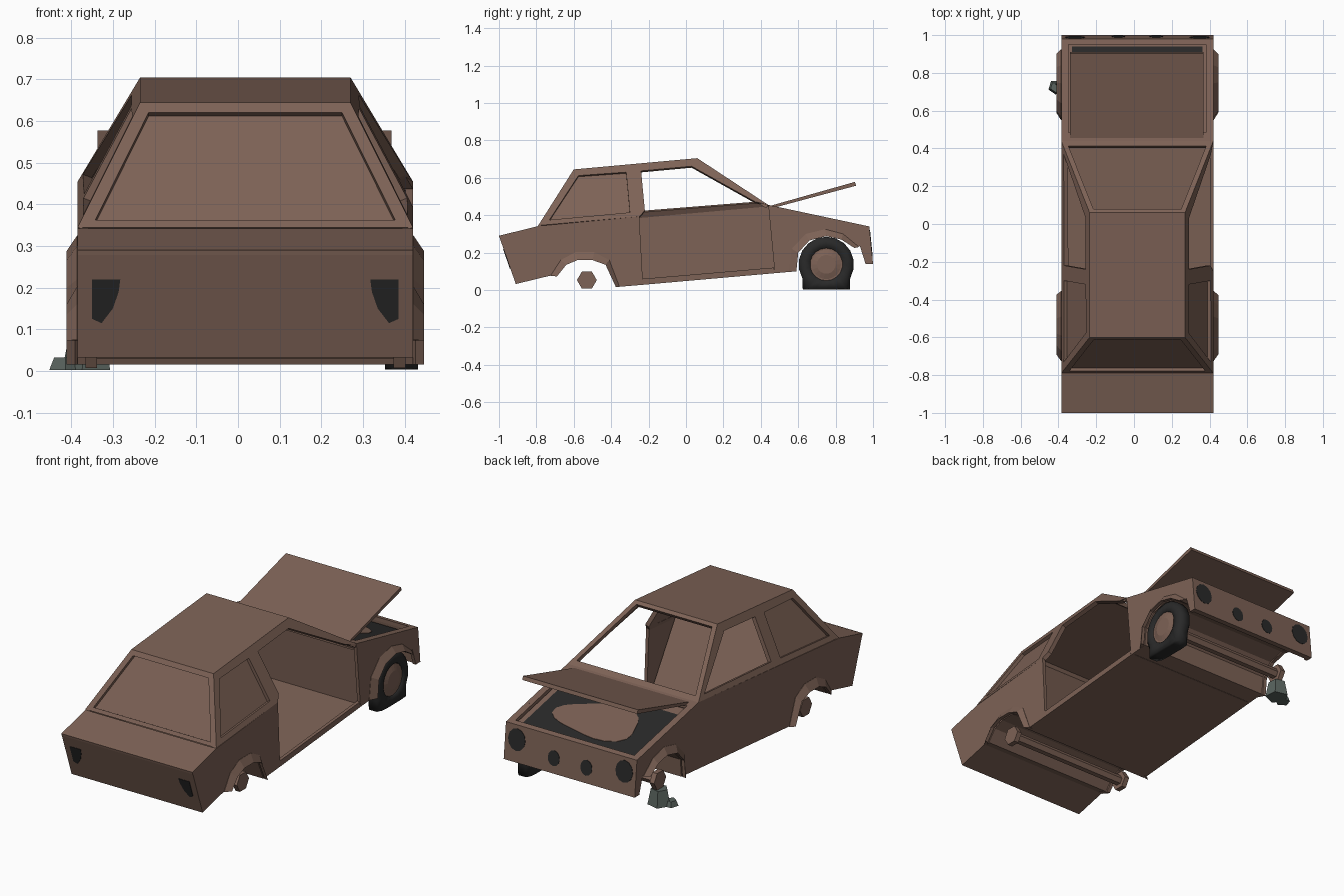
import bpy, bmesh, math
from mathutils import Vector, Matrix

if "Cube" in bpy.data.objects:
    bpy.data.objects.remove(bpy.data.objects["Cube"])

X0 = 0.0175            # body centre line
BELT, ROOF = 0.4025, 0.2525   # half widths

def material(name, rgb):
    m = bpy.data.materials.new(name)
    m.diffuse_color = (*rgb, 1)
    m.use_nodes = True
    m.node_tree.nodes["Principled BSDF"].inputs["Base Color"].default_value = m.diffuse_color
    return m

RUST = material("rusty brown", (0.205, 0.122, 0.092))
DARK = material("charcoal", (0.022, 0.022, 0.022))
STONE = material("grey green stone", (0.10, 0.125, 0.112))

def finish(name, bm, mat, smooth=False):
    bmesh.ops.recalc_face_normals(bm, faces=bm.faces)
    for f in bm.faces:
        f.smooth = smooth
    me = bpy.data.meshes.new(name)
    bm.to_mesh(me)
    bm.free()
    me.materials.append(mat)
    ob = bpy.data.objects.new(name, me)
    bpy.context.collection.objects.link(ob)
    return ob

def slabs(name, polys, vec, mat=RUST):
    """Each polygon is pushed along vec into a closed plate."""
    bm = bmesh.new()
    vec = Vector(vec)
    for p in polys:
        a = [bm.verts.new(Vector(q) + Vector((X0, 0, 0))) for q in p]
        b = [bm.verts.new(v.co + vec) for v in a]
        bm.faces.new(a)
        bm.faces.new(b[::-1])
        for i in range(len(a)):
            j = (i + 1) % len(a)
            bm.faces.new((a[j], a[i], b[i], b[j]))
    return finish(name, bm, mat)

def yz(pts, x):
    return [(x, y, z) for y, z in pts]

def across(p, q, hp, hq=None):
    """Quad spanning the car between two side points."""
    hq = hp if hq is None else hq
    return [(-hp, *p), (hp, *p), (hq, *q), (-hq, *q)]

def tube(name, x1, x2, y, z, r, n, mat=RUST, r2=None):
    bm = bmesh.new()
    bmesh.ops.create_cone(bm, cap_ends=True, segments=n, radius1=r, radius2=r2 or r, depth=x2 - x1,
                          matrix=Matrix.Translation((X0 + (x1 + x2) / 2, y, z)) @ Matrix.Rotation(math.pi / 2, 4, 'Y'))
    return finish(name, bm, mat)

# side profile pieces
rear_arch = [(-.69, .073), (-.64, .135), (-.58, .16), (-.5, .16), (-.43, .135), (-.375, .016)]
rear_flare = [(-.725, .075), (-.67, .16), (-.59, .203), (-.49, .203), (-.41, .16), (-.355, .016)]
front_arch = [(.59, .10), (.60, .20), (.66, .265), (.75, .288), (.83, .27), (.90, .225)]
front_flare = [(.55, .098), (.565, .22), (.64, .30), (.745, .325), (.84, .30), (.925, .23)]
nose = [(.93, .235), (.96, .14), (1.0, .14), (.98, .34)]
rear_end = [(-1, .29), (-.91, .032), (-.725, .077)]

# left side wall, right side wall with the door missing
left = rear_end + rear_arch + front_arch + nose + [(.44, .455), (-.79, .342)]
slabs("left_side", [yz(left, -BELT)], (.018, 0, 0))
slabs("right_rear_quarter", [yz(rear_end + rear_arch + [(-.23, .028), (-.25, .393), (-.79, .342)], BELT)], (-.018, 0, 0))
slabs("right_front_fender", [yz([(.475, .09)] + front_arch + nose + [(.44, .455)], BELT)], (-.018, 0, 0))
slabs("right_sill", [yz([(-.23, .028), (.475, .09), (.47, .12), (-.232, .06)], BELT)], (-.018, 0, 0))

# wheel arch flares
for s, side in ((-1, "left"), (1, "right")):
    for inner, outer, end in ((rear_arch, rear_flare, "rear"), (front_arch, front_flare, "front")):
        quads = [[(s * .429, *inner[i]), (s * .429, *inner[i + 1]),
                  (s * .404, *outer[i + 1]), (s * .404, *outer[i])] for i in range(5)]
        slabs(f"{side}_{end}_flare", quads, (-s * .02, 0, 0))

# underside with wheel channels, tail, nose and deck
under = rear_end[1:] + rear_arch + front_arch + [nose[0]]
slabs("underside", [across(p, q, .40) for p, q in zip(under, under[1:])], (0, 0, .01))
slabs("tail_panel", [across((-1, .29), (-.91, .032), BELT)], (0, .015, .004))
slabs("rear_deck", [across((-1, .29), (-.79, .342), BELT)], (0, .003, -.012))
slabs("nose_panel", [across((.98, .34), (1.0, .14), BELT)], (0, -.03, 0))
slabs("firewall", [across((.455, .445), (.48, .09), .39)], (0, .012, 0))

# engine bay rim and floor
def hood_z(y):
    return .455 - .213 * (y - .44)
rim = [across((.44, hood_z(.44)), (.485, hood_z(.485)), BELT), across((.95, hood_z(.95)), (.98, hood_z(.98)), BELT)]
for s in (-1, 1):
    rim.append([(s * h, y, hood_z(y)) for h, y in ((BELT, .44), (BELT, .98), (.365, .98), (.365, .44))])
slabs("engine_bay_rim", rim, (0, 0, -.02))
slabs("engine_bay_floor", [across((.45, hood_z(.45) - .035), (.97, hood_z(.97) - .035), .385)], (0, 0, -.01))
slabs("engine_bay_grime", [across((.53, hood_z(.53) - .031), (.94, hood_z(.94) - .031), .345)], (0, 0, -.004), DARK)
blob = []
for i in range(24):
    a = i * math.tau / 24
    r = 1 + .12 * math.sin(3 * a + 1)
    y = .74 + .14 * r * math.sin(a)
    blob.append((.24 * r * math.cos(a), y, hood_z(y) - .029))
slabs("engine_bay_rust_patch", [blob], (0, 0, -.004))

# raised hood
slabs("hood", [yz([(.45, .45), (.903, .578), (.910, .558), (.47, .44)], -.355)], (.706, 0, 0))

# greenhouse: roof, side frames, window frames
slabs("roof", [across((-.6, .645), (.06, .705), ROOF)], (0, 0, -.015))

def side(pts, s, inset=0):
    out = []
    for y, z in pts:
        belt = .345 + .0894 * (y + .79)
        out.append((s * (BELT - .15 * (z - belt) / .283 - inset), y, z))
    return out

frame = [
    [(-.79, .345), (-.6, .645), (-.575, .612), (-.73, .375)],
    [(-.6, .645), (.06, .705), (.03, .662), (-.24, .637), (-.32, .630), (-.575, .612)],
    [(-.79, .345), (-.73, .375), (-.30, .415), (-.25, .393)],
    [(-.32, .63), (-.24, .637), (-.22, .425), (-.25, .393), (-.30, .415)],
    [(.06, .705), (.44, .455), (.37, .472), (.03, .662)]]
door_rail = [(-.25, .393), (.44, .455), (.37, .472), (-.22, .425)]
pane = [(-.75, .365), (-.58, .625), (-.31, .64), (-.29, .405)]
for s, name in ((-1, "left"), (1, "right")):
    polys = frame + ([door_rail] if s < 0 else [])
    slabs(f"{name}_window_frame", [side(p, s) for p in polys], (-s * .022, 0, -.008))
    slabs(f"{name}_quarter_pane", [side(pane, s, .02)], (-s * .005, 0, 0))

def window_frame(name, low, high, ins, vec):
    """Frame between belt and roof points, ins = (t, half width) of the opening."""
    low, high = Vector(low), Vector(high)
    def at(t, h):
        p = low.lerp(high, t)
        return (h, p.x, p.y)
    (t1, h1), (t2, h2) = ins
    outer = [at(0, -BELT), at(0, BELT), at(1, ROOF), at(1, -ROOF)]
    inner = [at(t1, -h1), at(t1, h1), at(t2, h2), at(t2, -h2)]
    slabs(name, [[outer[i], outer[(i + 1) % 4], inner[(i + 1) % 4], inner[i]] for i in range(4)], vec)
    return inner

hole = window_frame("rear_window_frame", (-.79, .345), (-.6, .645), ((.06, .36), (.92, .232)), (0, .018, -.01))
slabs("rear_window_pane", [[(x * 1.02, y + .016, z - .009) for x, y, z in hole]], (0, .005, -.003))
window_frame("windshield_frame", (.44, .455), (.06, .705), ((.07, .365), (.95, .232)), (0, -.012, -.018))

# sloping wall behind the cabin
slabs("cabin_back_wall", [[(-.38, -.27, .05), (.38, -.27, .05), (.37, -.46, .38), (.25, -.59, .61),
                           (-.25, -.59, .61), (-.37, -.46, .38)]], (0, -.01, 0))

# lamp holes, front and back
tail = [(.3675, .22), (.30, .22), (.304, .19), (.318, .15), (.345, .115), (.3675, .125)]
slabs("tail_lamps", [[(s * x, -.91 - .09 * (z - .032) / .258 - .003, z) for x, z in tail] for s in (-1, 1)],
      (0, .006, 0), DARK)
def disc(x, z, rx, rz):
    pts = [(x + rx * math.cos(i * math.tau / 12), z + rz * math.sin(i * math.tau / 12)) for i in range(12)]
    return [(px, .98 + .02 * (.34 - pz) / .2 + .002, pz) for px, pz in pts]
slabs("head_lamps", [disc(s * x, z, rx, rz) for s in (-1, 1)
                     for x, z, rx, rz in ((.33, .262, .053, .06), (.10, .222, .036, .042))], (0, -.006, 0), DARK)

# axles and hubs
for end, y, z in (("rear", -.53, .053), ("front", .75, .137)):
    tube(f"{end}_axle", -.37, .37, y, z, .028, 6)
    for s in (-1, 1):
        tube(f"{end}_hub", s * .37 - .014, s * .37 + .014, y, z, .053, 6)

# flat front tyre with rim
bm = bmesh.new()
N, WY, WZ = 18, .75, .137
prof = [(.335, .085), (.335, .125), (.352, .148), (.398, .148), (.415, .125), (.413, .09), (.40, .085)]
rings = []
for i in range(N):
    a = (i + .5) * math.tau / N
    ring = []
    for x, r in prof:
        y, z = r * math.cos(a), WZ + r * math.sin(a)
        if math.sin(a) < -.7 and r > .1:      # sagging rubber
            y *= 1.32
            z = .004 + max(0, z - .03) * .3
        ring.append(bm.verts.new((X0 + x, WY + y, z)))
    rings.append(ring)
for i in range(N):
    a, b = rings[i], rings[(i + 1) % N]
    for k in range(len(prof)):
        m = (k + 1) % len(prof)
        bm.faces.new((a[k], a[m], b[m], b[k]))
finish("flat_tyre", bm, DARK, True)
tube("wheel_rim", .345, .405, WY, WZ, .09, 18)
tube("wheel_cap", .403, .414, WY, WZ, .085, 18, RUST, .05)

# stones propping up the bare hub
def stone(name, cx, cy, z1, z2, low, high, turn):
    bm = bmesh.new()
    bmesh.ops.create_cone(bm, cap_ends=True, segments=5, radius1=low, radius2=high, depth=z2 - z1,
                          matrix=Matrix.Translation((cx, cy, (z1 + z2) / 2)) @ Matrix.Rotation(turn, 4, 'Z'))
    finish(name, bm, STONE)
stone("prop_stone", -.36, .745, .003, .09, .062, .045, .4)
stone("small_stone", -.415, .725, .003, .032, .04, .028, 1.9)
